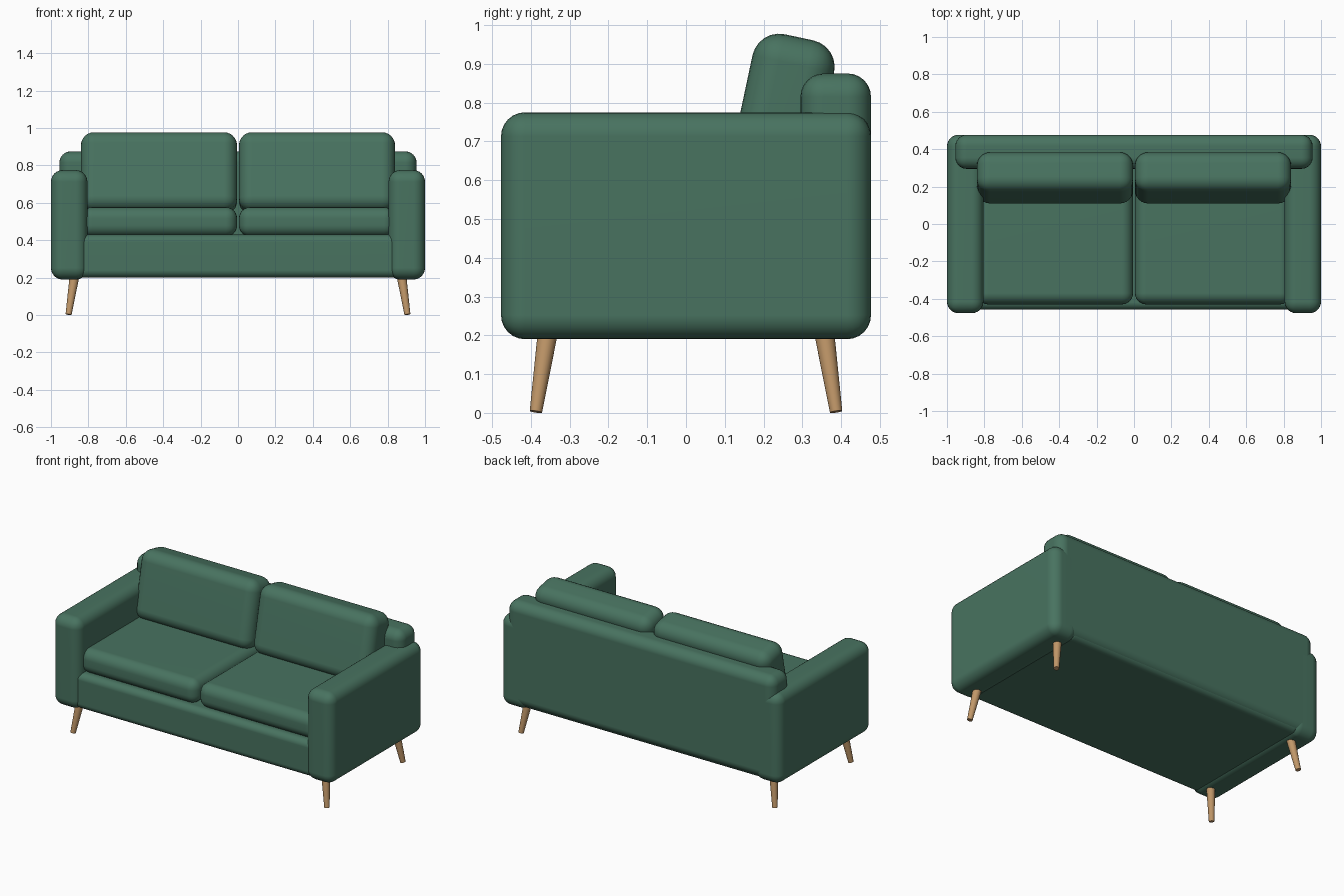
import bpy
import bmesh
from math import radians
from mathutils import Vector

cube = bpy.data.objects.get("Cube")
if cube:
    bpy.data.objects.remove(cube, do_unlink=True)


def make_material(name, color):
    mat = bpy.data.materials.new(name)
    mat.use_nodes = True
    mat.diffuse_color = color
    mat.node_tree.nodes["Principled BSDF"].inputs["Base Color"].default_value = color
    return mat


fabric = make_material("green fabric", (0.065, 0.171, 0.117, 1))
wood = make_material("light wood", (0.53, 0.31, 0.14, 1))


def finish(name, bm, mat):
    """Turn a bmesh into a smooth shaded object."""
    mesh = bpy.data.meshes.new(name)
    bm.to_mesh(mesh)
    bm.free()
    mesh.materials.append(mat)
    obj = bpy.data.objects.new(name, mesh)
    bpy.context.collection.objects.link(obj)
    bpy.ops.object.select_all(action="DESELECT")
    obj.select_set(True)
    bpy.context.view_layer.objects.active = obj
    bpy.ops.object.shade_smooth_by_angle(angle=radians(40))
    return obj


def padded_box(name, low, high, radius):
    """Upholstered block with rounded edges between two corners."""
    low, high = Vector(low), Vector(high)
    bm = bmesh.new()
    bmesh.ops.create_cube(bm, size=1)
    bmesh.ops.scale(bm, vec=high - low, verts=bm.verts)
    bmesh.ops.bevel(bm, geom=bm.edges[:], offset=radius, offset_type="OFFSET",
                    segments=6, profile=0.5, affect="EDGES", clamp_overlap=True)
    obj = finish(name, bm, fabric)
    obj.location = (low + high) / 2
    normals = obj.modifiers.new("flat panels", "WEIGHTED_NORMAL")
    normals.keep_sharp = True
    return obj


def leg(name, top, foot):
    """Tapered round leg splayed from top to foot."""
    top, foot = Vector(top), Vector(foot)
    axis = top - foot
    bm = bmesh.new()
    bmesh.ops.create_cone(bm, cap_ends=True, segments=24, radius1=0.016,
                          radius2=0.026, depth=axis.length)
    obj = finish(name, bm, wood)
    obj.location = (top + foot) / 2
    obj.rotation_euler = axis.to_track_quat("Z", "Y").to_euler()


# Frame and backrest
padded_box("seat_base", (-0.86, -0.458, 0.2), (0.86, 0.462, 0.43), 0.04)
padded_box("backrest", (-0.955, 0.295, 0.205), (0.955, 0.477, 0.875), 0.06)

for side, label in ((1, "left"), (-1, "right")):
    # Arm and loose cushions on each side
    def span(a, b):
        return sorted((a * side, b * side))

    x0, x1 = span(0.805, 1)
    padded_box(label + "_arm", (x0, -0.477, 0.19), (x1, 0.477, 0.775), 0.062)

    x0, x1 = span(0.005, 0.84)
    padded_box(label + "_seat_cushion", (x0, -0.43, 0.42), (x1, 0.28, 0.577), 0.06)

    back = padded_box(label + "_back_cushion", (x0, 0.139, 0.543),
                      (x1, 0.354, 0.973), 0.07)
    back.rotation_euler.x = radians(-12)

    # Splayed legs
    for end, place in ((-1, "front"), (1, "back")):
        leg(f"{place}_{label}_leg", (side * 0.874, end * 0.356, 0.21),
            (side * 0.906, end * 0.387, 0.003))
